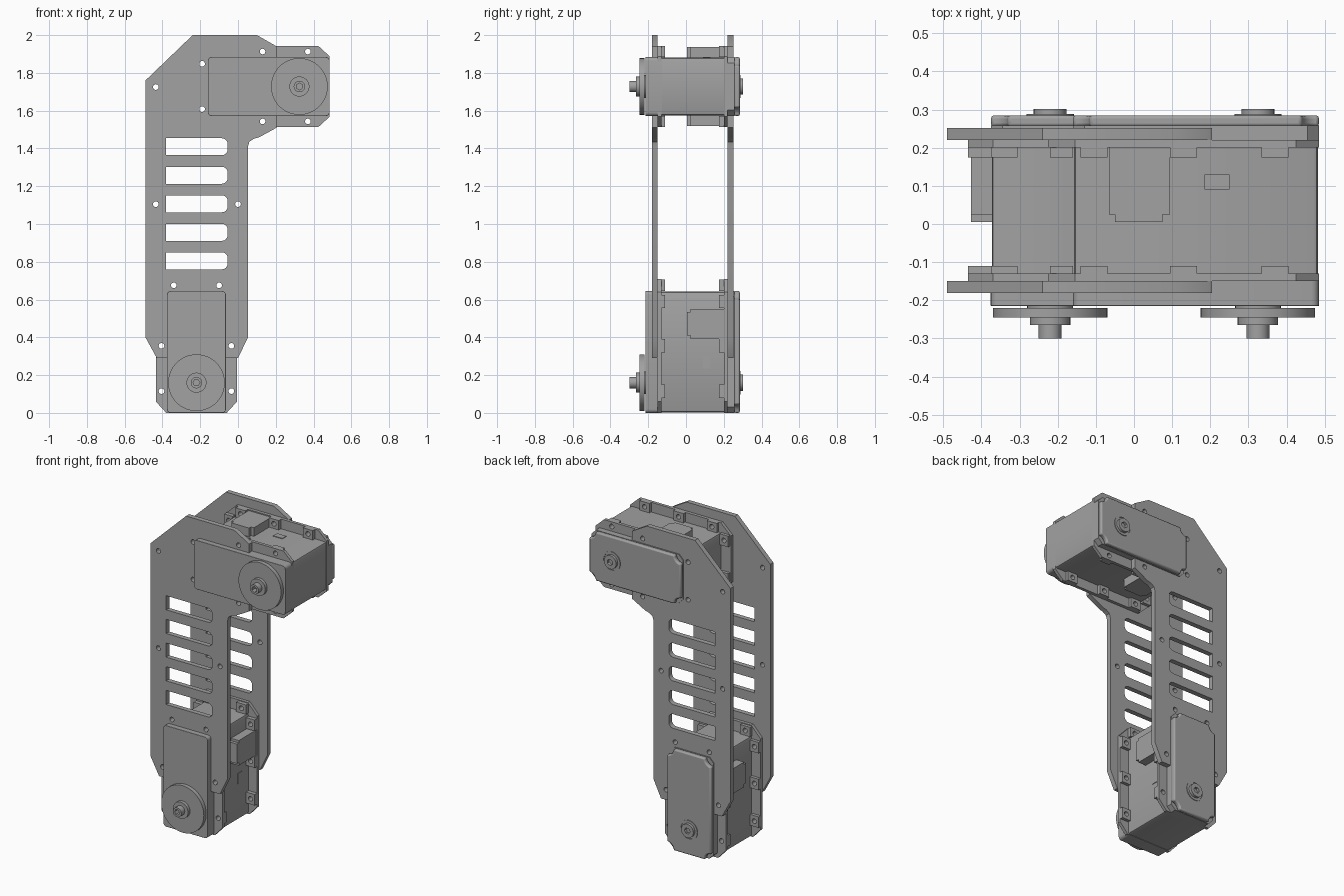
import bpy
import bmesh
from math import pi, cos, sin, radians
from mathutils import Matrix

if "Cube" in bpy.data.objects:
    bpy.data.objects.remove(bpy.data.objects["Cube"], do_unlink=True)

grey = bpy.data.materials.new("mid grey")
grey.use_nodes = True
grey.diffuse_color = (0.36, 0.36, 0.36, 1)
grey.node_tree.nodes["Principled BSDF"].inputs["Base Color"].default_value = grey.diffuse_color


def circle(x, z, r, n=32):
    return [(x + r * cos(2 * pi * i / n), z + r * sin(2 * pi * i / n)) for i in range(n)]


def rect(x0, x1, z0, z1, r=0.0, n=4, scoop=False):
    """Rectangle with rounded, chamfered (n=1) or scooped corners."""
    if r == 0:
        return [(x1, z1), (x0, z1), (x0, z0), (x1, z0)]
    pts = []
    for k, (x, z, sx, sz) in enumerate([(x1, z1, 1, 1), (x0, z1, -1, 1),
                                        (x0, z0, -1, -1), (x1, z0, 1, -1)]):
        for i in range(n + 1):
            t = i / n * pi / 2
            if scoop:
                a = k * pi / 2 + 1.5 * pi - t
                pts.append((x + r * cos(a), z + r * sin(a)))
            else:
                a = k * pi / 2 + t
                pts.append((x - sx * r + r * cos(a), z - sz * r + r * sin(a)))
    return pts


def slab(name, loops, y0, y1, place=Matrix(), bevel=0.0):
    """Extrude an outline with optional holes, drawn in x and z, from y0 to y1."""
    curve = bpy.data.curves.new(name, 'CURVE')
    curve.dimensions = '2D'
    curve.fill_mode = 'BOTH'
    curve.extrude = (y1 - y0) / 2
    for loop in loops:
        s = curve.splines.new('POLY')
        s.points.add(len(loop) - 1)
        for p, (x, z) in zip(s.points, loop):
            p.co = (x, z, 0, 1)
        s.use_cyclic_u = True
    temp = bpy.data.objects.new(name + "_curve", curve)
    bpy.context.collection.objects.link(temp)
    deps = bpy.context.evaluated_depsgraph_get()
    mesh = bpy.data.meshes.new_from_object(temp.evaluated_get(deps))
    bpy.data.objects.remove(temp, do_unlink=True)
    bpy.data.curves.remove(curve)
    mesh.transform(Matrix.Translation((0, (y0 + y1) / 2, 0)) @ Matrix.Rotation(pi / 2, 4, 'X'))
    bm = bmesh.new()
    bm.from_mesh(mesh)
    bmesh.ops.remove_doubles(bm, verts=bm.verts, dist=0.00005)
    bmesh.ops.recalc_face_normals(bm, faces=bm.faces)
    bm.to_mesh(mesh)
    bm.free()
    mesh.name = name
    mesh.materials.clear()
    mesh.materials.append(grey)
    ob = bpy.data.objects.new(name, mesh)
    bpy.context.collection.objects.link(ob)
    ob.matrix_world = place
    if bevel:
        m = ob.modifiers.new("edge", 'BEVEL')
        m.width = bevel
        m.segments = 2
        m.limit_method = 'ANGLE'
        m.angle_limit = radians(50)
    bpy.ops.object.select_all(action='DESELECT')
    ob.select_set(True)
    bpy.context.view_layer.objects.active = ob
    bpy.ops.object.shade_smooth_by_angle(angle=radians(30))
    return ob


HOLE = 0.015
SIDE_BOLTS = [(s * 0.185, z) for s in (-1, 1) for z in (0.115, 0.355)]
END_BOLTS = [(s * 0.12, 0.675) for s in (-1, 1)]
HIDDEN_BOLTS = [(s * 0.185, 0.59) for s in (-1, 1)]


def servo(prefix, place):
    def part(name, loops, y0, y1, bevel=0.0):
        return slab(prefix + "_" + name, loops, y0, y1, place, bevel)

    # Casing
    part("body", [rect(-0.153, 0.153, 0.003, 0.642, 0.012, 2)], -0.155, 0.205)
    part("front_cover", [rect(-0.156, 0.156, 0, 0.645, 0.02)], -0.215, -0.13, 0.012)
    part("back_cover", [rect(-0.155, 0.155, 0, 0.645, 0.03, 1)], 0.2, 0.258)
    part("back_cap", [rect(-0.155, 0.155, 0, 0.645, 0.045, 6, True)], 0.255, 0.285, 0.008)

    # Mounting flanges and screw lugs
    bolts = SIDE_BOLTS + END_BOLTS + HIDDEN_BOLTS
    holes = [circle(x, z, HOLE, 16) for x, z in bolts]
    outline = [(-0.16, 0), (0.16, 0), (0.215, 0.06), (0.215, 0.64), (0.15, 0.71),
               (-0.15, 0.71), (-0.215, 0.64), (-0.215, 0.06)]
    for side, y0, y1, l0, l1 in (("front", -0.15, -0.13, -0.13, -0.11),
                                 ("back", 0.2, 0.22, 0.175, 0.2)):
        part(side + "_flange", [outline] + holes, y0, y1)
        for i, (x, z) in enumerate(bolts):
            w, h = (0.035, 0.03) if z > 0.65 else (0.03, 0.035)
            part(f"{side}_lug_{i}", [rect(x - w, x + w, z - h, z + h),
                                     circle(x, z, HOLE, 16)], l0, l1)

    # Cable sockets on both sides
    for side, s in (("left", 1), ("right", -1)):
        a, b = sorted((s * 0.15, s * 0.208))
        part(side + "_socket", [rect(a, b, 0.39, 0.55)], 0.025, 0.2)
        part(side + "_socket_lip", [rect(a, b, 0.41, 0.535)], 0.005, 0.025)
    part("label_window", [rect(0.15, 0.157, 0.235, 0.3)], 0.09, 0.13)

    # Output horn with hub and bolt
    part("spindle", [circle(0, 0.16, 0.06)], -0.222, -0.21)
    part("horn", [circle(0, 0.16, 0.15, 64)], -0.245, -0.22)
    part("hub", [circle(0, 0.16, 0.053)], -0.265, -0.245)
    part("bolt", [circle(0, 0.16, 0.03), circle(0, 0.16, 0.018, 6)], -0.3, -0.262)

    # Rear idler boss
    part("idler_rim", [circle(0, 0.16, 0.062), circle(0, 0.16, 0.054)], 0.284, 0.289)
    part("idler_boss", [circle(0, 0.16, 0.043), circle(0, 0.16, 0.02, 6)], 0.284, 0.302)


lower = Matrix.Translation((-0.22, 0, 0))
upper = Matrix.Translation((0.485, 0, 1.728)) @ Matrix.Rotation(-pi / 2, 4, 'Y')
servo("lower_servo", lower)
servo("upper_servo", upper)

# Side plates with five vent slots and bolt holes
outline = [(-0.43, 0.29), (0.0, 0.29), (0.053, 0.4), (0.053, 1.41), (0.06, 1.435), (0.085, 1.452),
           (0.11, 1.458), (0.205, 1.51), (0.205, 1.94), (0.1, 2.0), (-0.24, 2.0),
           (-0.49, 1.76), (-0.49, 0.4)]
slots = []
for i in range(5):
    z = 0.805 + i * 0.151
    top = [(-0.085 + 0.03 * sin(t), z + 0.015 + 0.03 * cos(t)) for t in
           [k * pi / 8 for k in range(5)]]
    low = [(x, 2 * z - q) for x, q in reversed(top)]
    slots.append([(-0.38, z + 0.045)] + top + low + [(-0.38, z - 0.045)])
drill = [(-0.435, 1.725), (-0.435, 1.105), (0.0, 1.105)]
for place, bolts in ((lower, SIDE_BOLTS + END_BOLTS), (upper, SIDE_BOLTS + END_BOLTS)):
    for x, z in bolts:
        p = place @ Matrix.Translation((x, 0, z))
        px, pz = p.translation.x, p.translation.z
        if px < 0.19 and pz > 0.3:
            drill.append((px, pz))
holes = [circle(x, z, HOLE, 16) for x, z in drill]
for name, y0, y1 in (("front_plate", -0.181, -0.15), ("back_plate", 0.22, 0.252)):
    slab(name, [outline] + slots + holes, y0, y1)
